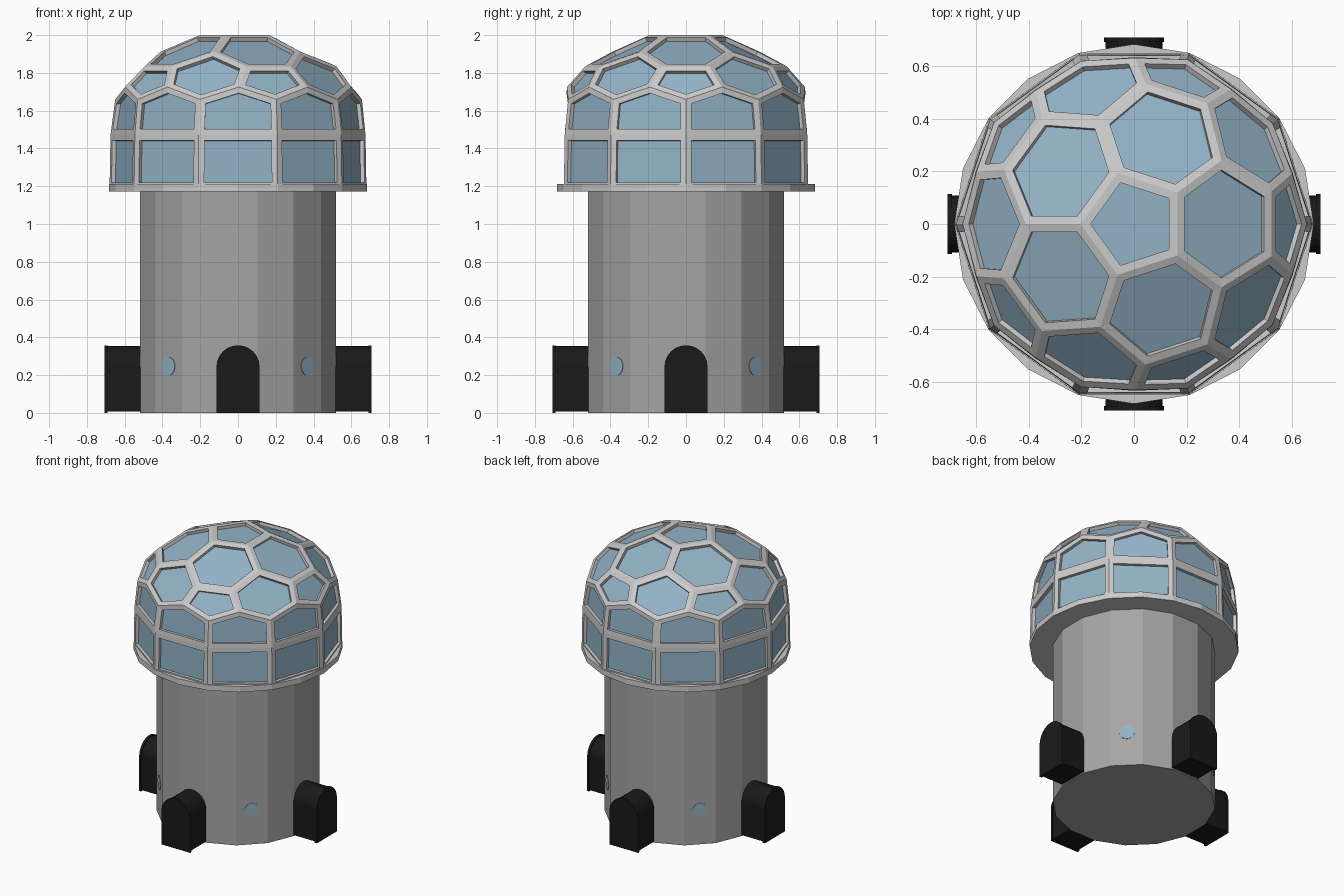
import bpy, bmesh
from math import sin, cos, pi, radians
from mathutils import Vector, Matrix

if "Cube" in bpy.data.objects:
    bpy.data.objects.remove(bpy.data.objects["Cube"])


def material(name, rgb):
    m = bpy.data.materials.new(name)
    m.diffuse_color = (*rgb, 1)
    m.use_nodes = True
    m.node_tree.nodes["Principled BSDF"].inputs["Base Color"].default_value = m.diffuse_color
    return m


glass_mat = material("blue_glass", (0.29, 0.45, 0.57))
black_mat = material("black", (0.01, 0.01, 0.01))
stone_mat = material("dark_grey", (0.38, 0.38, 0.38))


def make(name, bm, mat=None):
    me = bpy.data.meshes.new(name)
    bm.to_mesh(me)
    bm.free()
    ob = bpy.data.objects.new(name, me)
    bpy.context.collection.objects.link(ob)
    if mat:
        me.materials.append(mat)
    return ob


def drum(name, sides, radius, z0, z1, turn, mat=None):
    bm = bmesh.new()
    bmesh.ops.create_cone(bm, cap_ends=True, segments=sides, radius1=radius, radius2=radius,
                          depth=z1 - z0, matrix=Matrix.Translation((0, 0, (z0 + z1) / 2))
                          @ Matrix.Rotation(radians(turn), 4, 'Z'))
    return make(name, bm, mat)


# Column and the rim carrying the dome
drum("column", 16, 0.53, 0, 1.18, 11.25, stone_mat)
drum("dome_rim", 20, 0.682, 1.172, 1.212, 0)

# Dome cage: pentagon and hexagon cells described ring by ring, repeated five times
RING = {"A": (0.203, 2.0), "B": (0.41, 1.912), "C": (0.535, 1.835), "D": (0.63, 1.725),
        "E": (0.65, 1.66), "F": (0.656, 1.66), "G": (0.675, 1.472), "H": (0.68, 1.19)}
cage = bmesh.new()
cache = {}


def vert(ring, angle):
    key = (ring, round(angle % 360, 1) % 360)
    if key not in cache:
        r, z = RING[ring]
        a = radians(angle)
        cache[key] = cage.verts.new((r * cos(a), r * sin(a), z))
    return cache[key]


def cell(base, *pts):
    cage.faces.new([vert(p[0], base + p[1]) for p in pts])


c, d = 13.3, 17.7
cell(0, *[("A", 36 + 72 * k) for k in range(5)])
for k in range(5):
    b = 72 * k
    cell(b, ("A", -36), ("B", -36), ("C", -c), ("C", c), ("B", 36), ("A", 36))
    cell(b, ("C", -c), ("D", -d), ("F", 0), ("D", d), ("C", c))
    cell(b, ("B", 36), ("C", c), ("D", d), ("E", 36), ("D", 72 - d), ("C", 72 - c))
    cell(b, ("F", 0), ("G", 0), ("G", 36), ("E", 36), ("D", d))
    cell(b, ("E", 36), ("G", 36), ("G", 72), ("F", 72), ("D", 72 - d))
    for s in (0, 36):
        cell(b, ("G", s), ("H", s), ("H", s + 36), ("G", s + 36))

bmesh.ops.recalc_face_normals(cage, faces=cage.faces[:])
if max(cage.faces, key=lambda f: f.calc_center_median().z).normal.z < 0:
    bmesh.ops.reverse_faces(cage, faces=cage.faces[:])
panes = cage.faces[:]
bmesh.ops.inset_individual(cage, faces=panes, thickness=0.031, use_even_offset=True)
panes = bmesh.ops.extrude_discrete_faces(cage, faces=panes)["faces"]
for f in panes:
    n = f.normal.copy()
    for v in f.verts:
        v.co -= n * 0.022

# Glass panes sit at the back of each recess
glass = bmesh.new()
for f in panes:
    glass.faces.new([glass.verts.new(v.co) for v in f.verts])
make("dome_glass", glass, glass_mat)
bmesh.ops.delete(cage, geom=panes, context='FACES_ONLY')
make("dome_frame", cage)


# Arched black porches with a slim front lip
def arch(bm, half, z0, y0, y1, rot):
    pts = [(-half, z0)] + [(-half * cos(pi * i / 12), 0.244 + half * sin(pi * i / 12))
                           for i in range(13)] + [(half, z0)]
    f = bm.faces.new([bm.verts.new(rot @ Vector((x, y0, z))) for x, z in pts])
    ext = bmesh.ops.extrude_face_region(bm, geom=[f])["geom"]
    move = rot @ Vector((0, y1 - y0, 0))
    bmesh.ops.translate(bm, verts=[g for g in ext if isinstance(g, bmesh.types.BMVert)], vec=move)


for i, side in enumerate(("front", "right", "back", "left")):
    rot = Matrix.Rotation(i * pi / 2, 3, 'Z')
    bm = bmesh.new()
    arch(bm, 0.109, 0.008, -0.48, -0.692, rot)
    arch(bm, 0.114, 0.0, -0.69, -0.707, rot)
    bmesh.ops.recalc_face_normals(bm, faces=bm.faces[:])
    make(side + "_porch", bm, black_mat)

    # Round window between the porches
    bm = bmesh.new()
    bmesh.ops.create_cone(bm, cap_ends=True, segments=12, radius1=0.05, radius2=0.05, depth=0.02,
                          matrix=Matrix.Rotation(radians(45 + 90 * i), 4, 'Z')
                          @ Matrix.Translation((0.513, 0, 0.247))
                          @ Matrix.Rotation(pi / 2, 4, 'Y'))
    make("round_window_%d" % (i + 1), bm, glass_mat)
